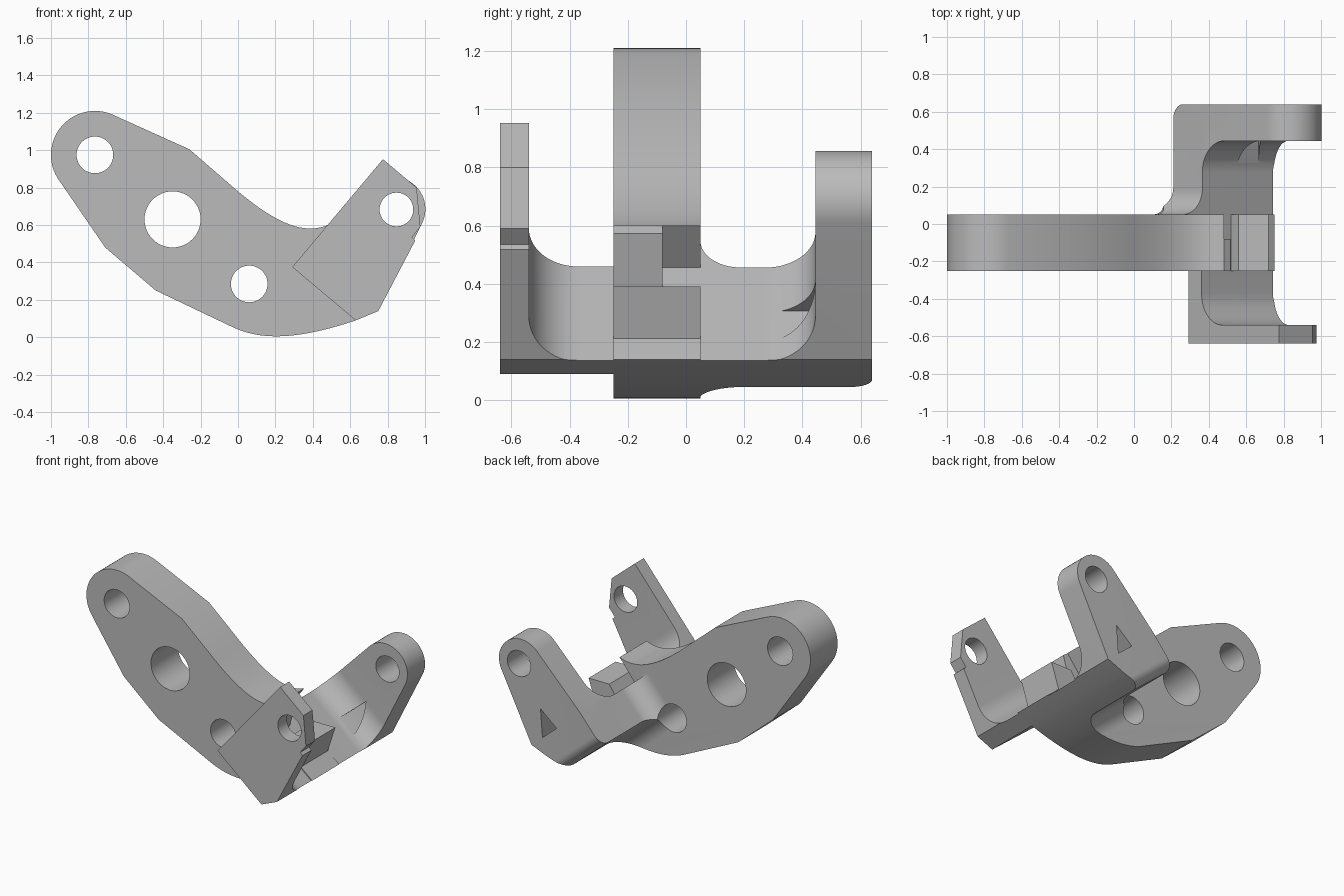
import bpy, bmesh, math
from mathutils import Vector

cube = bpy.data.objects.get("Cube")
if cube:
    bpy.data.objects.remove(cube, do_unlink=True)

grey = bpy.data.materials.new("plain_grey")
grey.use_nodes = True
colour = (0.5, 0.5, 0.5, 1)
grey.diffuse_color = colour
grey.node_tree.nodes["Principled BSDF"].inputs["Base Color"].default_value = colour

# Tilted clevis axes: U runs up along the arms, W runs across the floor
TILT = math.radians(49.8)
U = Vector((math.cos(TILT), 0, math.sin(TILT)))
W = Vector((math.sin(TILT), 0, -math.cos(TILT)))
FLOOR, FRONT_BASE, BACK_BASE, LEFT = 0.584, 0.474, 0.343, -0.015


def on_xz(a, b, t):
    return Vector((a, t, b))


def on_yu(a, b, t):
    return Vector((0, a, 0)) + U * b + W * t


def on_yw(a, b, t):
    return Vector((0, a, 0)) + U * t + W * b


def tilted(u, w):
    p = U * u + W * w
    return (p.x, p.z)


def arc(cx, cy, r, start, end, n=16):
    angles = [math.radians(start + (end - start) * i / n) for i in range(n + 1)]
    return [(cx + r * math.cos(a), cy + r * math.sin(a)) for a in angles]


def bezier(p0, p1, p2, p3, n=20):
    pts = [Vector(p) for p in (p0, p1, p2, p3)]
    out = []
    for i in range(n + 1):
        t = i / n
        s = 1 - t
        p = pts[0] * s**3 + pts[1] * 3 * s * s * t + pts[2] * 3 * s * t * t + pts[3] * t**3
        out.append((p.x, p.y))
    return out


def prism(name, profile, plane, low, high):
    bm = bmesh.new()
    face = bm.faces.new([bm.verts.new(plane(a, b, low)) for a, b in profile])
    shift = plane(0, 0, high) - plane(0, 0, low)
    made = bmesh.ops.extrude_face_region(bm, geom=[face], use_keep_orig=True)
    verts = [g for g in made["geom"] if isinstance(g, bmesh.types.BMVert)]
    bmesh.ops.translate(bm, verts=verts, vec=shift)
    bmesh.ops.recalc_face_normals(bm, faces=bm.faces)
    mesh = bpy.data.meshes.new(name)
    bm.to_mesh(mesh)
    bm.free()
    mesh.materials.append(grey)
    obj = bpy.data.objects.new(name, mesh)
    bpy.context.collection.objects.link(obj)
    return obj


def combine(obj, tool, operation):
    mod = obj.modifiers.new(operation.lower(), "BOOLEAN")
    mod.operation, mod.solver, mod.object = operation, "EXACT", tool
    bpy.context.view_layer.objects.active = obj
    bpy.ops.object.modifier_apply(modifier=mod.name)
    bpy.data.objects.remove(tool, do_unlink=True)


# Main plate: rounded end, straight flanks, swept top and belly
belly = bezier((-0.02, 0.05), (0.12, -0.012), (0.3, -0.02), (0.63, 0.09)) + [(0.75, 0.14)]
plate_outline = (
    arc(-0.765, 0.975, 0.235, 65.7, 214.5, 32)
    + [(-0.71, 0.48), (-0.44, 0.25)]
    + belly
    + [tilted(FLOOR, LEFT)]
    + bezier((0, 0.78), (0.18, 0.63), (0.34, 0.54), (0.48, 0.60))[::-1]
    + [(-0.26, 1.005)]
)
body = prism("bracket_body", plate_outline, on_xz, -0.25, 0.05)


# U-shaped channel with inner fillets, a rounded back corner and a flare at the plate
def channel():
    profile = (
        [(-0.64, FRONT_BASE), (-0.1, FRONT_BASE), (-0.1, 0.203)]
        + arc(0.19, 0.203, 0.14, 180, 90)
        + arc(0.56, BACK_BASE + 0.08, 0.08, -90, 0)
        + [(0.64, 1.4), (0.445, 1.4)]
        + arc(0.275, FLOOR + 0.17, 0.17, 0, -90)
        + arc(-0.37, FLOOR + 0.17, 0.17, -90, -180)
        + [(-0.54, 1.4), (-0.64, 1.4)]
    )
    return prism("channel", profile, on_yu, -0.4, 0.9)


# Front arm: angular outline with a small notch
front_outline = [(0.29, 0.375), (0.775, 0.952), (0.955, 0.80), (0.975, 0.59),
                 (0.93, 0.535), (0.948, 0.518), (0.75, 0.14), (0.63, 0.09)]
front_arm = prism("front_arm", front_outline, on_xz, -0.7, -0.12)
combine(front_arm, channel(), "INTERSECT")

# Back arm: round tip, flared root
back_outline = (
    arc(0.83, 0.685, 0.172, -26.5, 135.6, 28)
    + [tilted(0.6, LEFT), tilted(0.6, -0.16), tilted(0.2, -0.16)]
    + belly[4:]
)
back_arm = prism("back_arm", back_outline, on_xz, -0.08, 0.7)
combine(back_arm, channel(), "INTERSECT")
flare = [(-0.2, -0.155)] + arc(0.19, -0.155, 0.14, 180, 90) + [(0.8, LEFT), (0.8, 0.9), (-0.2, 0.9)]
combine(back_arm, prism("root_flare", flare, on_yw, 0, 1.6), "INTERSECT")

# Stop tooth and block standing on the channel floor
tooth = prism("stop_tooth", [(0.35, 0.44), (0.48, 0.60), (0.515, 0.572), (0.45, 0.36)],
              on_xz, -0.25, -0.08)
block = prism("stop_block", [(0.56, 0.39), (0.72, 0.39), (0.655, 0.19), (0.50, 0.30)],
              on_xz, -0.25, 0.05)
for part in (front_arm, back_arm, tooth, block):
    combine(body, part, "UNION")

# Bores through the plate and both arms
for x, z, r, low, high in ((-0.765, 0.975, 0.098, -0.4, 0.3),
                           (-0.35, 0.63, 0.15, -0.4, 0.3),
                           (0.06, 0.285, 0.098, -0.4, 0.3),
                           (0.847, 0.683, 0.09, -0.8, 0.8)):
    bore = prism("bore", arc(x, z, r, 0, 352.5, 47), on_xz, low, high)
    combine(body, bore, "DIFFERENCE")

# Triangular slot through the back arm, level with the floor
slot = prism("slot", [(0.68, 0.41), (0.555, 0.306), (0.665, 0.213)], on_xz, 0.2, 0.8)
combine(body, slot, "DIFFERENCE")

bpy.ops.object.select_all(action="DESELECT")
body.select_set(True)
bpy.context.view_layer.objects.active = body
bpy.ops.object.shade_smooth_by_angle(angle=math.radians(25))
